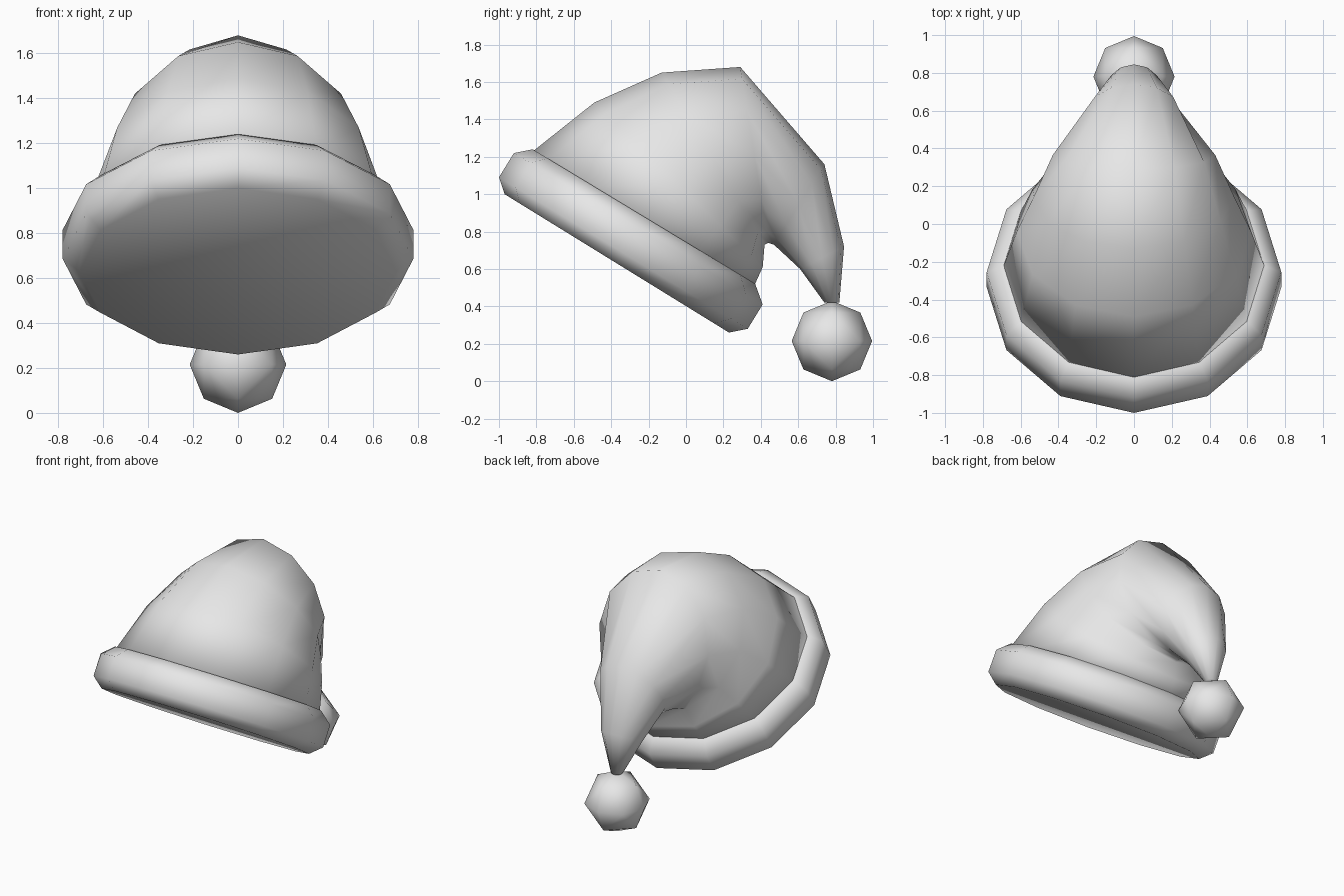
import bpy, bmesh
from math import cos, sin, pi
from itertools import combinations
from mathutils import Vector

if "Cube" in bpy.data.objects:
    bpy.data.objects.remove(bpy.data.objects["Cube"], do_unlink=True)

grey = bpy.data.materials.new("plain grey")
grey.use_nodes = True
grey.diffuse_color = (0.8, 0.8, 0.8, 1)
grey.node_tree.nodes["Principled BSDF"].inputs["Base Color"].default_value = (0.8, 0.8, 0.8, 1)

SIDES = 12


def finish(bm, name):
    bmesh.ops.recalc_face_normals(bm, faces=bm.faces)
    for face in bm.faces:
        face.smooth = True
    mesh = bpy.data.meshes.new(name)
    bm.to_mesh(mesh)
    bm.free()
    mesh.materials.append(grey)
    obj = bpy.data.objects.new(name, mesh)
    bpy.context.collection.objects.link(obj)
    return obj


def loft(name, sections):
    """Skin elliptical rings, each given by its upper point, lower point (y, z) and half width."""
    bm = bmesh.new()
    rings = []
    for upper, lower, width in sections:
        a, b = Vector((0, *upper)), Vector((0, *lower))
        centre, half = (a + b) / 2, (a - b) / 2
        side = Vector((width, 0, 0))
        angles = [2 * pi * i / SIDES for i in range(SIDES)]
        rings.append([bm.verts.new(centre + half * cos(t) + side * sin(t)) for t in angles])
    for r, s in zip(rings, rings[1:]):
        for i in range(SIDES):
            j = (i + 1) % SIDES
            bm.faces.new((r[i], r[j], s[j], s[i]))
    bm.faces.new(rings[0])
    bm.faces.new(rings[-1])
    return finish(bm, name)


# Rolled brim with a closed underside
loft("brim", [
    ((-0.97, 1.00), (0.23, 0.26), 0.705),
    ((-1.00, 1.09), (0.33, 0.28), 0.78),
    ((-0.92, 1.22), (0.41, 0.41), 0.78),
    ((-0.82, 1.24), (0.37, 0.52), 0.70),
])

# Soft cone that bends over backwards and hangs to a narrow tip
loft("floppy_cone", [
    ((-0.83, 1.22), (0.36, 0.50), 0.695),
    ((-0.49, 1.49), (0.41, 0.61), 0.62),
    ((-0.13, 1.65), (0.42, 0.73), 0.53),
    ((0.29, 1.68), (0.44, 0.74), 0.43),
    ((0.74, 1.16), (0.47, 0.73), 0.24),
    ((0.845, 0.72), (0.61, 0.60), 0.14),
    ((0.82, 0.42), (0.74, 0.42), 0.04),
])

# Faceted ball: an octahedron with its edges split and pushed out to a sphere
axes = [Vector(v) * s for v in ((1, 0, 0), (0, 1, 0), (0, 0, 1)) for s in (1, -1)]
middles = [(a + b).normalized() for a, b in combinations(axes, 2) if (a + b).length > 0.1]
bm = bmesh.new()
for v in axes + middles:
    bm.verts.new(v * 0.215)
bmesh.ops.convex_hull(bm, input=bm.verts)
ball = finish(bm, "pompom")
ball.location = (0, 0.78, 0.215)
